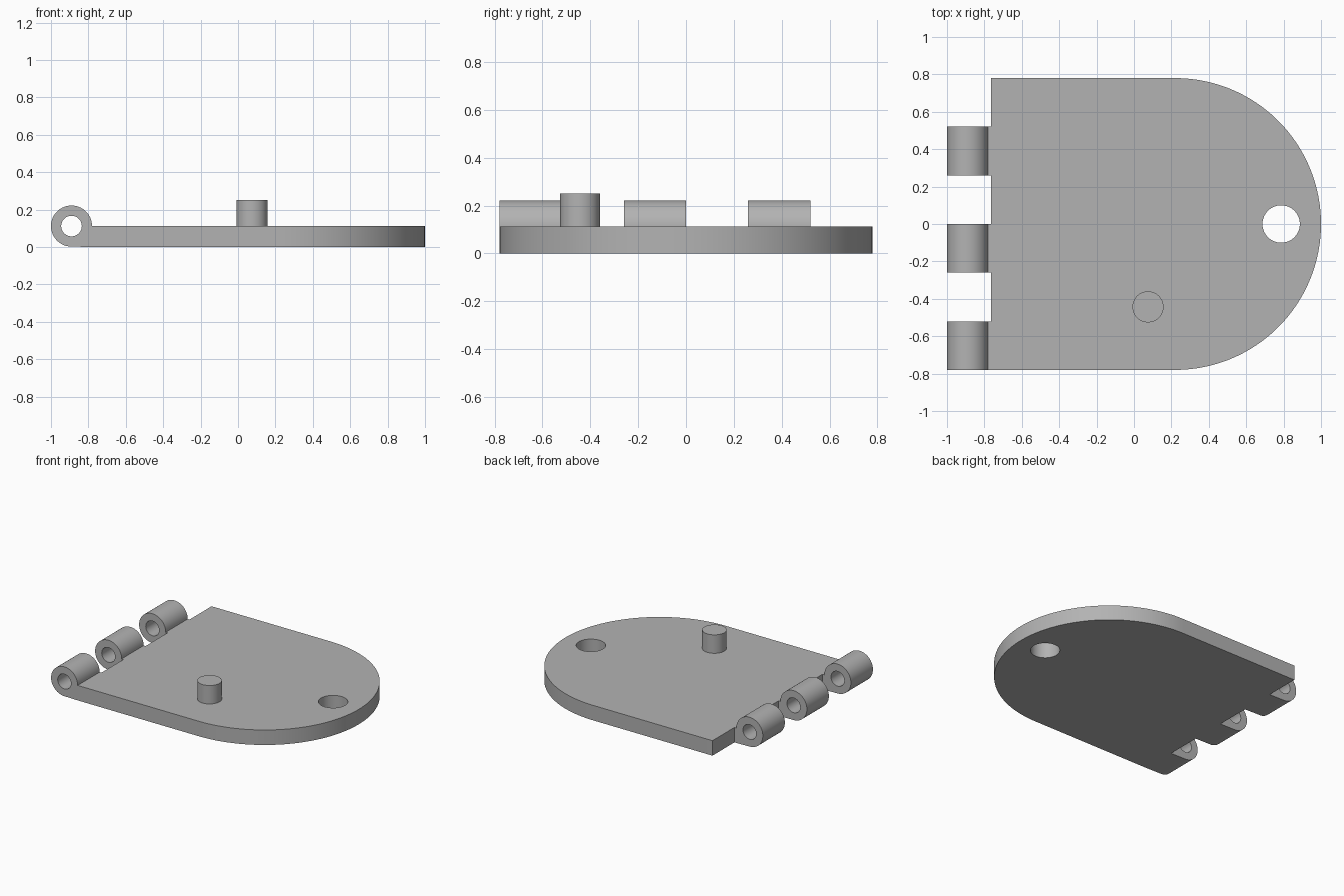
import bpy, bmesh, math
from mathutils import Matrix

cube = bpy.data.objects.get("Cube")
if cube:
    bpy.data.objects.remove(cube)

THICK = 0.112
HALF = 0.78
HINGE_X = -0.765

grey = bpy.data.materials.new("plain grey")
grey.use_nodes = True
colour = (0.45, 0.45, 0.45, 1)
grey.diffuse_color = colour
grey.node_tree.nodes["Principled BSDF"].inputs["Base Color"].default_value = colour


def arc(cx, cy, radius, start=0, end=360, steps=64):
    """Points along an arc; a full circle leaves out its repeated last point."""
    count = steps if end - start == 360 else steps + 1
    angles = [math.radians(start + (end - start) * i / steps) for i in range(count)]
    return [(cx + radius * math.cos(a), cy + radius * math.sin(a)) for a in angles]


def extrude_profile(name, loops, depth, matrix):
    """Solid from an outer loop and optional hole loops, extruded along local z."""
    bm = bmesh.new()
    for loop in loops:
        verts = [bm.verts.new((x, y, 0)) for x, y in loop]
        for i, v in enumerate(verts):
            bm.edges.new((v, verts[i - 1]))
    bmesh.ops.triangle_fill(bm, use_beauty=True, use_dissolve=False, edges=bm.edges[:])
    new = bmesh.ops.extrude_face_region(bm, geom=bm.faces[:], use_keep_orig=True)["geom"]
    top = [v for v in new if isinstance(v, bmesh.types.BMVert)]
    bmesh.ops.translate(bm, verts=top, vec=(0, 0, depth))
    bmesh.ops.transform(bm, matrix=matrix, verts=bm.verts[:])
    bmesh.ops.recalc_face_normals(bm, faces=bm.faces[:])
    mesh = bpy.data.meshes.new(name)
    bm.to_mesh(mesh)
    bm.free()
    mesh.materials.append(grey)
    obj = bpy.data.objects.new(name, mesh)
    bpy.context.collection.objects.link(obj)
    bpy.ops.object.select_all(action='DESELECT')
    obj.select_set(True)
    bpy.context.view_layer.objects.active = obj
    bpy.ops.object.shade_smooth_by_angle(angle=math.radians(30))
    return obj


# Flat plate with a rounded end and a round hole
outline = [(HINGE_X, -HALF)] + arc(1 - HALF, 0, HALF, -90, 90, 96) + [(HINGE_X, HALF)]
extrude_profile("plate", [outline, arc(0.787, 0, 0.1)], THICK, Matrix())

# Upright pin
extrude_profile("pin", [arc(0.075, -0.443, 0.083)], 0.25 - THICK,
                Matrix.Translation((0, 0, THICK)))

# Hinge knuckles, each a bored barrel with a foot running into the plate
KNUCKLE = 0.26
barrel = ([(HINGE_X, THICK)] + arc(-1 + THICK * 0.98, THICK, THICK * 0.98, 0, 270, 72)
          + [(HINGE_X, 0)])
bore = arc(-1 + THICK * 0.98, THICK, 0.055)
for side, y in (("front", -0.78), ("middle", -0.26), ("back", 0.26)):
    stand = Matrix.Translation((0, y + KNUCKLE, 0)) @ Matrix.Rotation(math.pi / 2, 4, 'X')
    extrude_profile(side + "_knuckle", [barrel, bore], KNUCKLE, stand)
